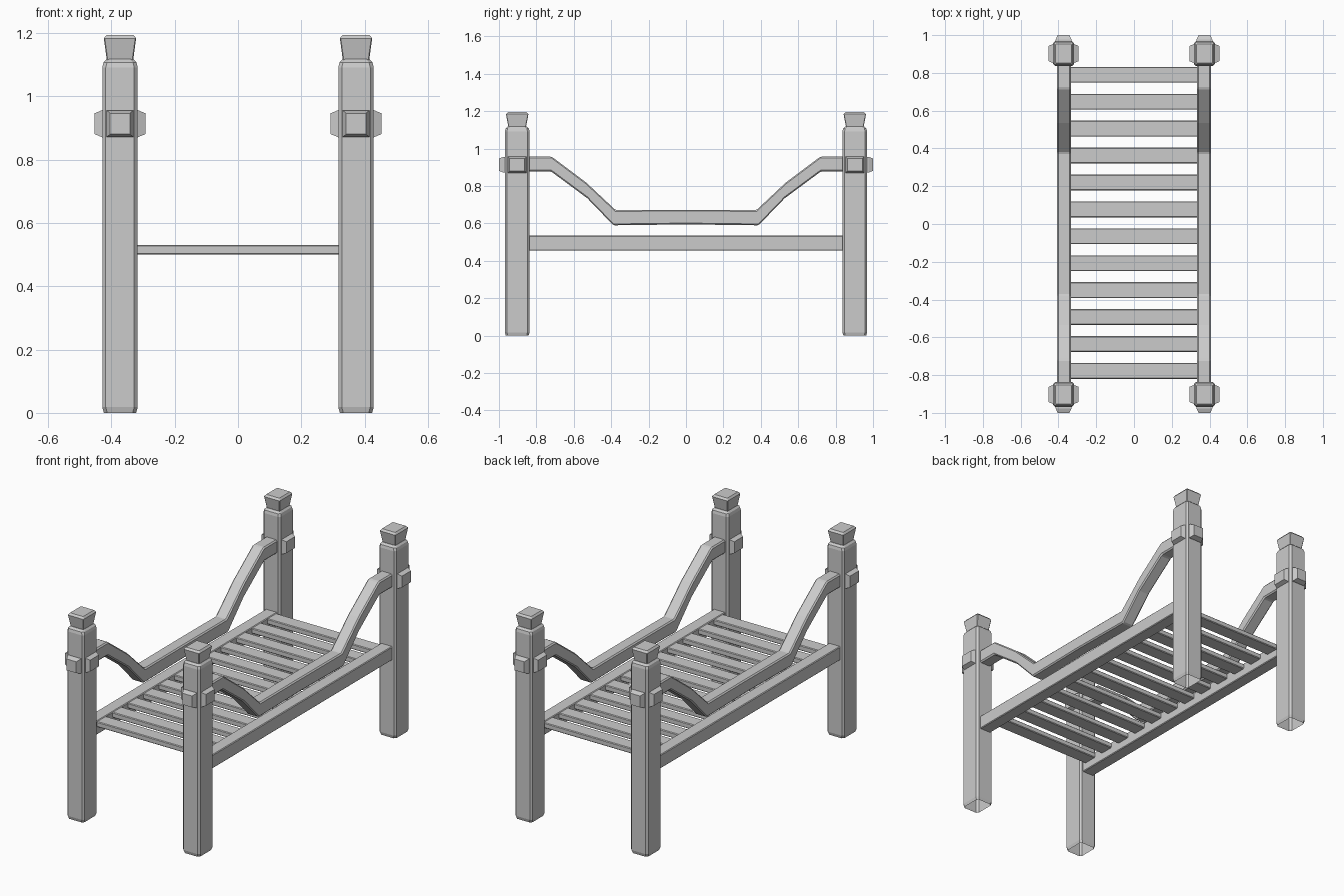
import bpy, bmesh
from mathutils import Vector

if "Cube" in bpy.data.objects:
    bpy.data.objects.remove(bpy.data.objects["Cube"])

PX, PY = 0.373, 0.9025      # post centre


def finish(name, bm, bevel=0.0):
    bmesh.ops.recalc_face_normals(bm, faces=bm.faces)
    me = bpy.data.meshes.new(name)
    bm.to_mesh(me)
    bm.free()
    ob = bpy.data.objects.new(name, me)
    bpy.context.collection.objects.link(ob)
    if bevel:
        m = ob.modifiers.new("bevel", 'BEVEL')
        m.width = bevel
        m.segments = 1
        m.limit_method = 'ANGLE'
    return ob


def loft(name, rings, cap_bottom=True, cap_top=True, bevel=0.0):
    """Skin a list of point rings."""
    bm = bmesh.new()
    rows = [[bm.verts.new(p) for p in r] for r in rings]
    n = len(rows[0])
    for a, b in zip(rows, rows[1:]):
        for i in range(n):
            j = (i + 1) % n
            bm.faces.new((a[i], a[j], b[j], b[i]))
    if cap_bottom:
        bm.faces.new(rows[0])
    if cap_top:
        bm.faces.new(rows[-1])
    return finish(name, bm, bevel)


def octagon(cx, cy, hx, hy, z, c):
    """Rectangle with chamfered corners."""
    q = [(hx, hy - c), (hx - c, hy), (c - hx, hy), (-hx, hy - c),
         (-hx, c - hy), (c - hx, -hy), (hx - c, -hy), (hx, c - hy)]
    return [(cx + x, cy + y, z) for x, y in q]


def box(name, lo, hi, bevel=0.0):
    (x0, y0, z0), (x1, y1, z1) = lo, hi
    rings = [[(x0, y0, z), (x1, y0, z), (x1, y1, z), (x0, y1, z)] for z in (z0, z1)]
    return loft(name, rings, bevel=bevel)


def stud(name, centre, axis, side, base, tip, reach):
    """Tapered block sticking out of a post, chamfered at its outer edge."""
    d = Vector(axis)
    rings = []
    for depth, (w, h) in ((0.03, base), (reach - 0.024, base), (reach, tip)):
        rings.append([Vector(centre) + d * depth + Vector(side) * (u * w) + Vector((0, 0, v * h))
                      for u, v in ((-1, -1), (1, -1), (1, 1), (-1, 1))])
    loft(name, rings)


for sx in (-1, 1):
    for sy in (-1, 1):
        cx, cy = sx * PX, sy * PY
        # post, open underneath
        spec = [(0.051, 0.061, 0), (0.056, 0.066, 0.018), (0.056, 0.066, 1.092),
                (0.052, 0.062, 1.108), (0.043, 0.05, 1.118)]
        loft("post", [octagon(cx, cy, hx, hy, z, 0.011) for hx, hy, z in spec],
             cap_bottom=False)
        # flared finial
        spec = [(0.041, 0.046, 1.11), (0.051, 0.06, 1.184), (0.042, 0.05, 1.195)]
        loft("post_cap", [octagon(cx, cy, hx, hy, z, 0.003) for hx, hy, z in spec])
        # studs around the post at handrail height
        c = (cx, cy, 0.914)
        for s in (-1, 1):
            stud("side_stud", c, (s, 0, 0), (0, 1, 0), (0.05, 0.043), (0.04, 0.033), 0.08)
        stud("end_stud", c, (0, sy, 0), (1, 0, 0), (0.042, 0.042), (0.031, 0.033), 0.0975)

    # lower side rail
    xa, xb = sorted((sx * 0.334, sx * 0.408))
    box("side_rail", (xa, -0.86, 0.455), (xb, 0.86, 0.535), 0.004)

    # sagging handrail: (y, top z, y, bottom z)
    half = [(0.86, 0.957, 0.86, 0.877), (0.718, 0.957, 0.72, 0.877),
            (0.535, 0.82, 0.527, 0.734), (0.377, 0.672, 0.388, 0.59)]
    path = [(-a, t, -b, u) for a, t, b, u in half] + [(0, 0.673, 0, 0.595)] + half[::-1]
    rings = [[(xa, b, u), (xb, b, u), (xb, a, t), (xa, a, t)] for a, t, b, u in path]
    loft("handrail", rings, bevel=0.007)

# deck slats
for i in range(12):
    y = 0.79 - i * 0.1425
    box("slat", (-0.345, y - 0.042, 0.5), (0.345, y + 0.042, 0.531), 0.004)
